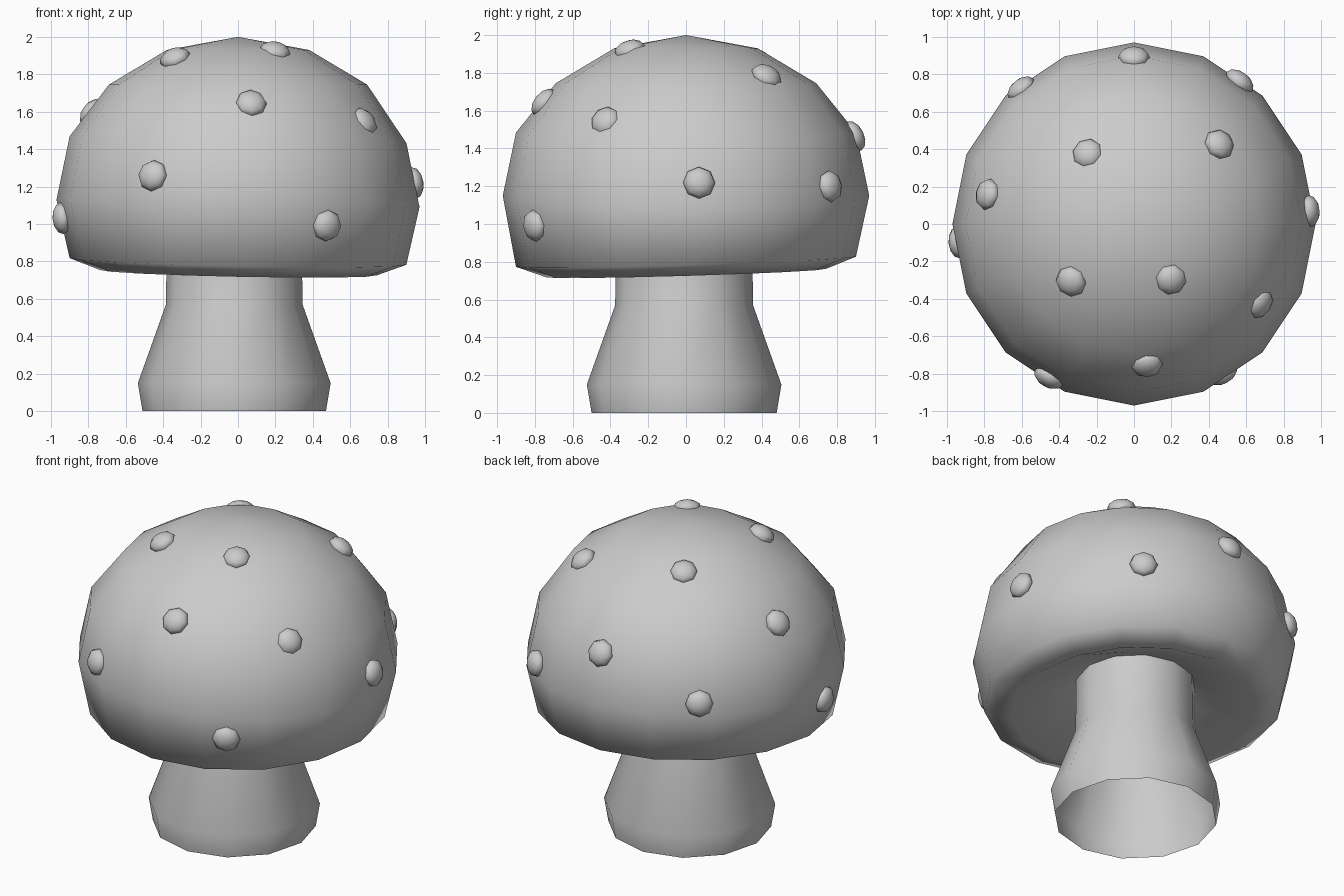
import bpy, bmesh
from math import sin, cos, tau
from mathutils import Vector

if "Cube" in bpy.data.objects:
    bpy.data.objects.remove(bpy.data.objects["Cube"])


def finish(name, bm):
    bmesh.ops.recalc_face_normals(bm, faces=bm.faces)
    mesh = bpy.data.meshes.new(name)
    bm.to_mesh(mesh)
    bm.free()
    for p in mesh.polygons:
        p.use_smooth = True
    obj = bpy.data.objects.new(name, mesh)
    bpy.context.collection.objects.link(obj)
    return obj


def lathe(name, profile, sides, warp):
    """Revolve (radius, z) points; warp adjusts each vertex."""
    bm = bmesh.new()
    rings = []
    for r, z in profile:
        n = sides if r > 0 else 1
        rings.append([bm.verts.new(warp(Vector((r * cos(tau * i / sides), r * sin(tau * i / sides), z))))
                      for i in range(n)])
    for a, b in zip(rings, rings[1:]):
        for i in range(sides):
            j = (i + 1) % sides
            quad = [a[i % len(a)], a[j % len(a)], b[j % len(b)], b[i % len(b)]]
            bm.faces.new(list(dict.fromkeys(quad)))
    return finish(name, bm)


# Cap: dome with a slightly tilted rim and hollowed underside
def tilt_rim(v):
    if v.z < 1.0 and v.xy.length > 0.5:
        v.z += 0.03 * v.y - 0.02 * v.x
    elif v.z < 1.5 and v.xy.length > 0.8:
        v.z += 0.04 * (v.y / 0.97) ** 2 - 0.02 * v.x
    return v


lathe("cap", [(0, 2.0), (0.38, 1.93), (0.69, 1.745), (0.9, 1.45), (0.97, 1.11),
              (0.9, 0.80), (0.74, 0.74), (0.38, 0.92), (0, 0.97)], 16, tilt_rim)

# Stem: open tube flaring to a swollen foot
lathe("stem", [(0.49, 0), (0.515, 0.15), (0.365, 0.57), (0.36, 0.96)], 12,
      lambda v: v + Vector((-0.02, -0.01, 0)))

# Spots: flattened low-poly beads lying on the cap
spots = [(-0.34, -0.31, 1.895), (0.2, -0.3, 1.93), (0.07, -0.76, 1.65), (0.68, -0.43, 1.55),
         (-0.46, -0.83, 1.26), (0.48, -0.81, 0.99), (-0.95, -0.1, 1.03), (0.95, 0.07, 1.22),
         (-0.79, 0.16, 1.6), (-0.25, 0.38, 1.88), (0.46, 0.43, 1.79), (0, 0.9, 1.47),
         (0.57, 0.77, 1.2), (-0.61, 0.73, 1.23)]
for k, p in enumerate(spots):
    p = Vector(p)
    normal = Vector((p.x / 0.94, p.y / 0.94, (p.z - 1.1) / 0.81)).normalized()
    bm = bmesh.new()
    bmesh.ops.create_uvsphere(bm, u_segments=8, v_segments=6, radius=0.085)
    bmesh.ops.scale(bm, vec=(1, 1, 0.6), verts=bm.verts)
    spot = finish(f"spot_{k + 1}", bm)
    spot.rotation_euler = normal.to_track_quat('Z', 'Y').to_euler()
    spot.location = p - normal * 0.01
